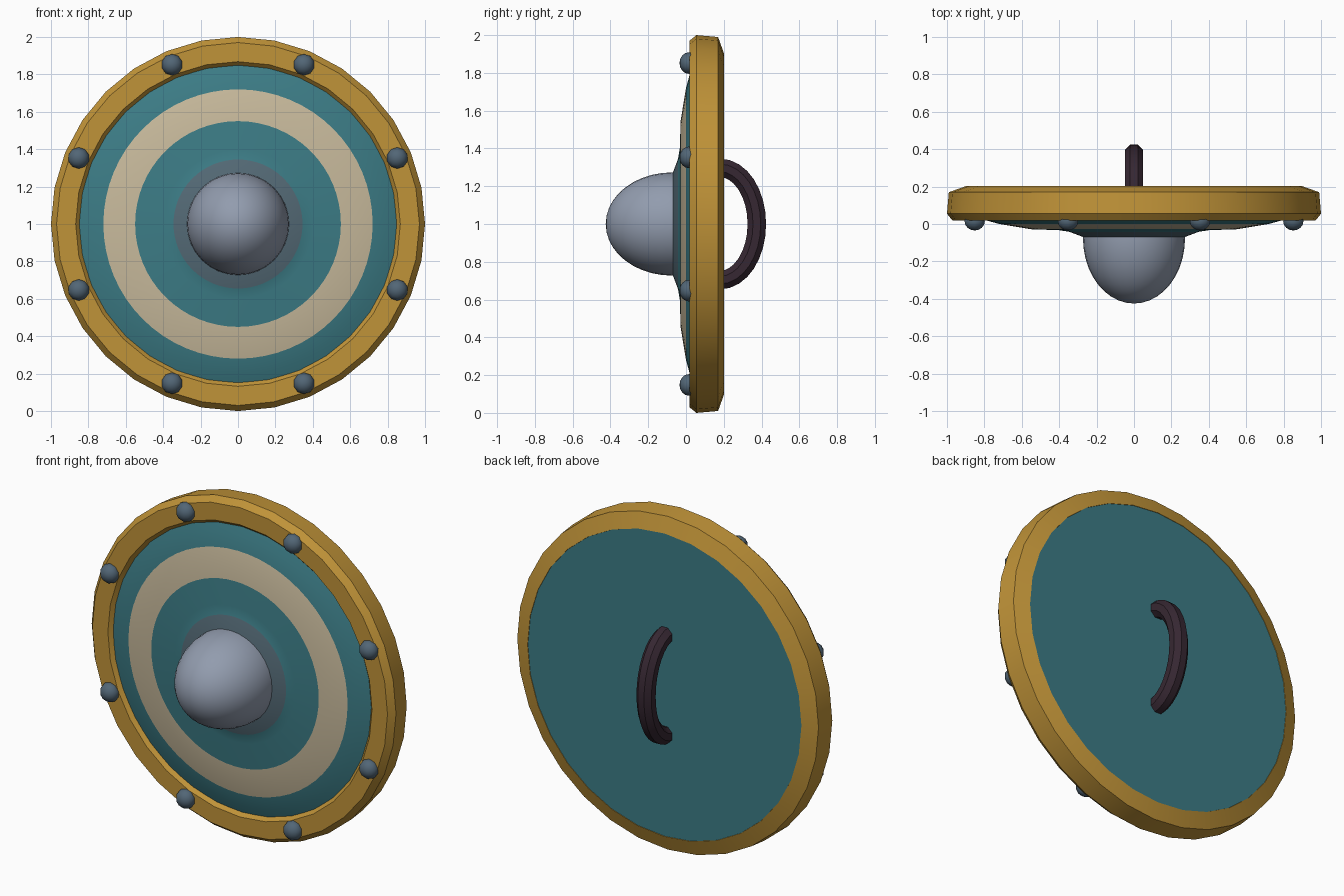
import bpy, bmesh, math
from mathutils import Vector

if "Cube" in bpy.data.objects:
    bpy.data.objects.remove(bpy.data.objects["Cube"])

CENTER_Z = 1.0


def material(name, srgb):
    lin = [((c / 255 + 0.055) / 1.055) ** 2.4 for c in srgb]
    m = bpy.data.materials.new(name)
    m.diffuse_color = (*lin, 1)
    m.use_nodes = True
    m.node_tree.nodes["Principled BSDF"].inputs["Base Color"].default_value = m.diffuse_color
    return m


gold = material("gold", (192, 147, 56))
teal = material("teal", (60, 124, 134))
cream = material("cream", (200, 186, 156))
steel = material("steel", (146, 156, 174))
dark_steel = material("dark_steel", (82, 102, 118))
worn_steel = material("worn_teal_grey", (84, 106, 118))
leather = material("dark_leather", (54, 39, 50))


def finish(bm, name, mats, angle):
    bmesh.ops.recalc_face_normals(bm, faces=bm.faces)
    mesh = bpy.data.meshes.new(name)
    bm.to_mesh(mesh)
    bm.free()
    for m in mats:
        mesh.materials.append(m)
    ob = bpy.data.objects.new(name, mesh)
    bpy.context.collection.objects.link(ob)
    bpy.ops.object.select_all(action='DESELECT')
    ob.select_set(True)
    bpy.context.view_layer.objects.active = ob
    if angle:
        bpy.ops.object.shade_smooth_by_angle(angle=math.radians(angle))
    return ob


def lathe(name, profile, sides, mats, bands=None, closed=False, angle=30):
    """Turn (radius, y) points around the y axis; bands gives a material per strip."""
    bm = bmesh.new()
    rings = []
    for r, y in profile:
        if r == 0:
            rings.append([bm.verts.new((0, y, CENTER_Z))] * sides)
            continue
        turns = [2 * math.pi * k / sides for k in range(sides)]
        rings.append([bm.verts.new((r * math.cos(a), y, CENTER_Z + r * math.sin(a)))
                      for a in turns])
    pairs = list(zip(rings, rings[1:]))
    if closed:
        pairs.append((rings[-1], rings[0]))
    for i, (a, b) in enumerate(pairs):
        for k in range(sides):
            n = (k + 1) % sides
            corners = list(dict.fromkeys((a[k], a[n], b[n], b[k])))
            bm.faces.new(corners).material_index = bands[i] if bands else 0
    return finish(bm, name, mats, angle)


# Domed board with painted rings and a flat back
lathe("board",
      [(0, -0.075), (0.27, -0.07), (0.345, -0.042), (0.40, -0.033), (0.55, -0.028),
       (0.72, 0.0), (0.80, 0.022), (0.86, 0.045), (0.90, 0.10), (0.90, 0.20), (0, 0.20)],
      64, [teal, cream, worn_steel], [2, 2, 0, 0, 1, 0, 0, 0, 0, 0])

# Bevelled metal rim
lathe("rim",
      [(0.84, 0.05), (0.868, 0.018), (0.97, 0.018), (1.0, 0.055), (0.99, 0.17),
       (0.90, 0.202), (0.88, 0.15)],
      32, [gold], closed=True, angle=25)

# Central boss
steps = 10
lathe("boss",
      [(0.27, -0.02)] + [(0.273 * math.cos(t), -0.075 - 0.35 * math.sin(t))
                         for t in (math.pi / 2 * i / steps for i in range(steps))]
      + [(0, -0.425)], 32, [steel])

# Rivets around the rim
for i in range(8):
    a = math.radians(22.5 + 45 * i)
    bm = bmesh.new()
    bmesh.ops.create_uvsphere(bm, u_segments=10, v_segments=8, radius=0.057)
    for v in bm.verts:
        x, y, z = v.co
        v.co = Vector((0.922 * math.cos(a) + x, 0.015 - z * 0.87,
                       CENTER_Z + 0.922 * math.sin(a) + y))
    finish(bm, f"rivet_{i + 1}", [dark_steel], 50)

# Grip: an eight-sided tube bent along a half ellipse
bm = bmesh.new()
rings = []
for i in range(17):
    t = math.pi * i / 16
    p = Vector((0, 0.18 + 0.195 * math.sin(t), CENTER_Z - 0.297 * math.cos(t)))
    out = Vector((0, math.sin(t) / 0.195, -math.cos(t) / 0.297)).normalized()
    ring = []
    for k in range(8):
        u = math.radians(22.5 + 45 * k)
        ring.append(bm.verts.new(p + 0.053 * (out * math.cos(u)
                                              + Vector((1, 0, 0)) * math.sin(u))))
    rings.append(ring)
for a, b in zip(rings, rings[1:]):
    for k in range(8):
        n = (k + 1) % 8
        bm.faces.new((a[k], a[n], b[n], b[k]))
bm.faces.new(rings[0])
bm.faces.new(rings[-1])
finish(bm, "grip", [leather], 30)
